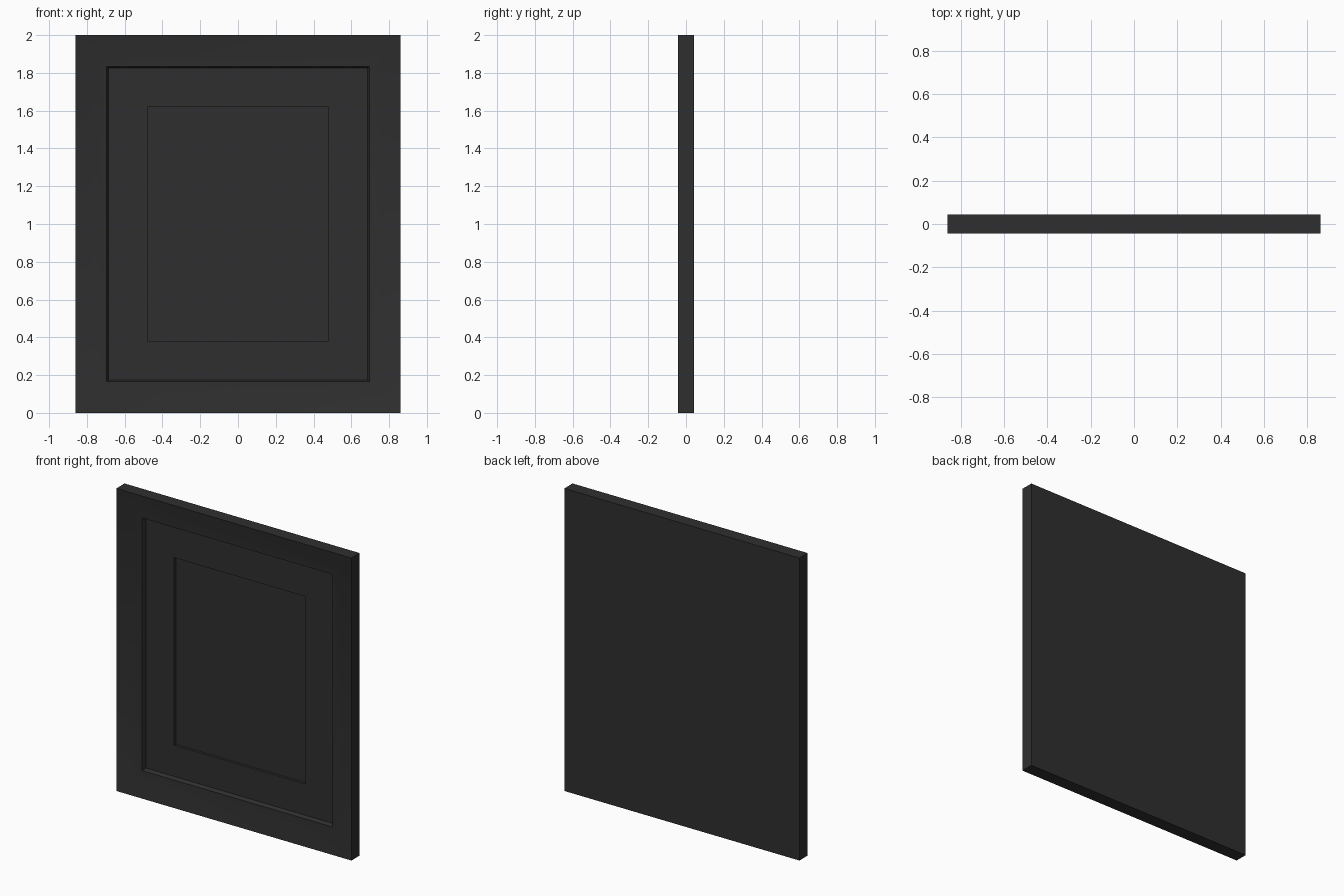
import bpy, bmesh

if "Cube" in bpy.data.objects:
    bpy.data.objects.remove(bpy.data.objects["Cube"])

W, H, T = 0.86, 2.0, 0.043   # half width, height, half thickness

mat = bpy.data.materials.new("dark_finish")
mat.diffuse_color = (0.028, 0.028, 0.028, 1)
mat.use_nodes = True
mat.node_tree.nodes["Principled BSDF"].inputs["Base Color"].default_value = mat.diffuse_color


def nested_rects(name, profile, cap_start=False, cap_end=False, smooth=False):
    """Bridge concentric rectangles; profile holds (inset from edge, depth from front)."""
    bm = bmesh.new()
    loops = []
    for inset, depth in profile:
        x, y = W - inset, -T + depth
        loops.append([bm.verts.new(p) for p in (
            (-x, y, inset), (x, y, inset), (x, y, H - inset), (-x, y, H - inset))])
    for a, b in zip(loops, loops[1:]):
        for i in range(4):
            j = (i + 1) % 4
            bm.faces.new((a[i], a[j], b[j], b[i]))
    if cap_start:
        bm.faces.new(loops[0][::-1])
    if cap_end:
        bm.faces.new(loops[-1])
    bm.normal_update()
    me = bpy.data.meshes.new(name)
    bm.to_mesh(me)
    bm.free()
    me.materials.append(mat)
    ob = bpy.data.objects.new(name, me)
    bpy.context.collection.objects.link(ob)
    if smooth:
        bpy.ops.object.select_all(action='DESELECT')
        ob.select_set(True)
        bpy.context.view_layer.objects.active = ob
        bpy.ops.object.shade_smooth_by_angle(angle=0.5)
    return ob


# Moulded frame: flat back, square outer edge, inward slope, inner lip
nested_rects("frame", [(0, 2 * T), (0, 0), (0.11, 0.030), (0.165, 0.035),
                       (0.175, 0.060)], cap_start=True, smooth=True)

# Mount board with a cut window
nested_rects("mount_board", [(0.175, 0.060), (0.38, 0.062), (0.381, 0.077)])

# Picture panel in the window
nested_rects("picture_panel", [(0.381, 0.077)], cap_end=True)
